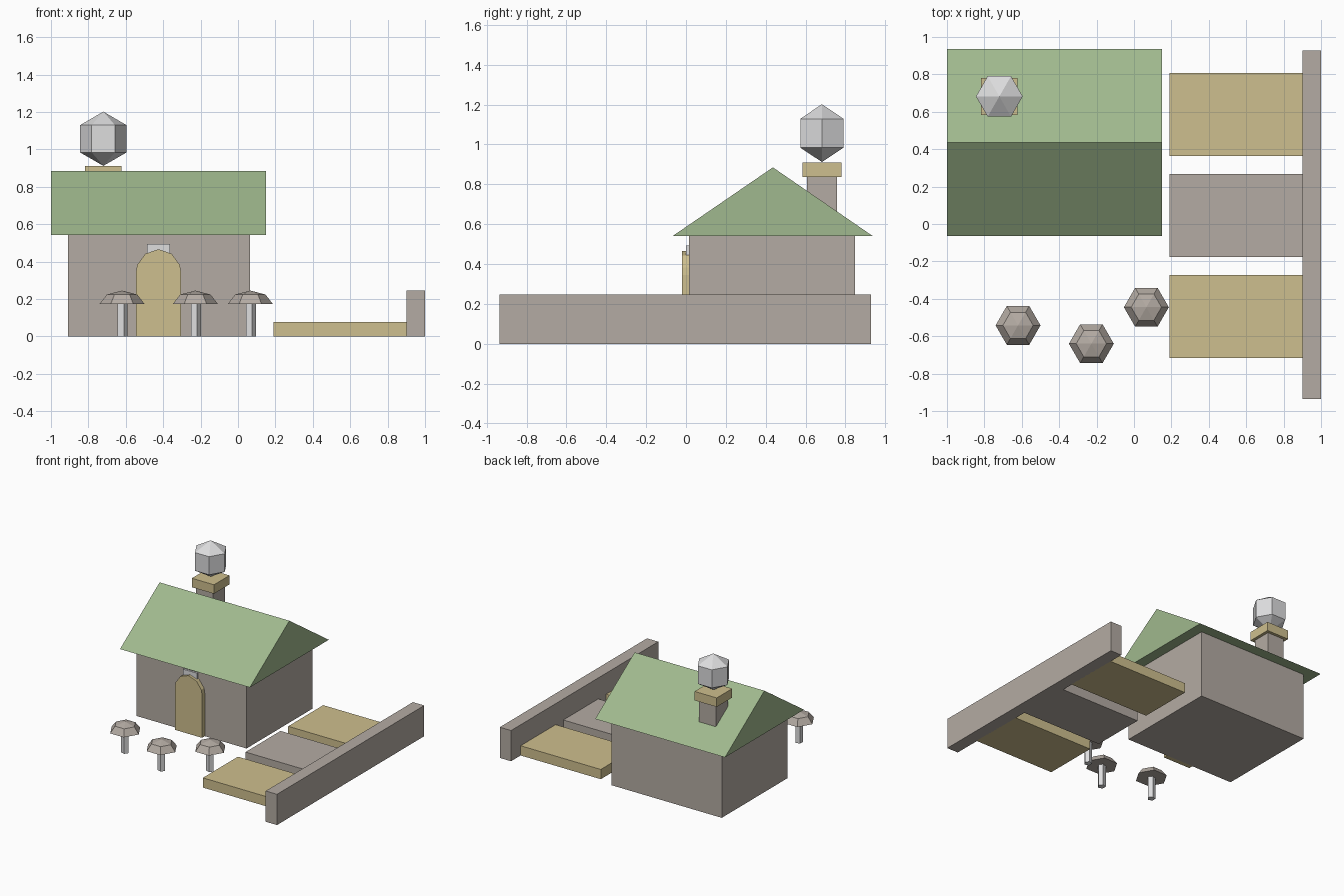
import bpy, bmesh, math

if "Cube" in bpy.data.objects:
    bpy.data.objects.remove(bpy.data.objects["Cube"])


def material(name, r, g, b):
    lin = [((c / 255 + 0.055) / 1.055) ** 2.4 for c in (r, g, b)]
    m = bpy.data.materials.new(name)
    m.diffuse_color = (*lin, 1)
    m.use_nodes = True
    m.node_tree.nodes["Principled BSDF"].inputs["Base Color"].default_value = m.diffuse_color
    return m


STONE = material("warm grey stone", 180, 171, 163)
TAN = material("tan wood", 206, 191, 142)
GREEN = material("sage green", 160, 185, 142)
PALE = material("pale grey", 221, 221, 222)


def finish(bm, name, mat):
    bmesh.ops.recalc_face_normals(bm, faces=bm.faces)
    me = bpy.data.meshes.new(name)
    bm.to_mesh(me)
    bm.free()
    me.materials.append(mat)
    ob = bpy.data.objects.new(name, me)
    bpy.context.collection.objects.link(ob)
    return ob


def prism(name, mat, profile, depth):
    """Profile of 3D points, extruded along the depth vector."""
    bm = bmesh.new()
    face = bm.faces.new([bm.verts.new(p) for p in profile])
    ext = bmesh.ops.extrude_face_region(bm, geom=[face], use_keep_orig=True)
    verts = [g for g in ext["geom"] if isinstance(g, bmesh.types.BMVert)]
    bmesh.ops.translate(bm, verts=verts, vec=depth)
    return finish(bm, name, mat)


def box(name, mat, x0, x1, y0, y1, z0, z1):
    base = [(x0, y0, z0), (x1, y0, z0), (x1, y1, z0), (x0, y1, z0)]
    return prism(name, mat, base, (0, 0, z1 - z0))


def lathe(name, mat, cx, cy, sides, profile):
    """Faceted turned shape from (radius, z) pairs, bottom to top."""
    bm = bmesh.new()
    rings = []
    for r, z in profile:
        n = sides if r else 1
        rings.append([bm.verts.new((cx + r * math.cos(math.tau * i / sides),
                                    cy + r * math.sin(math.tau * i / sides), z))
                      for i in range(n)])
    for a, b in zip(rings, rings[1:]):
        for i in range(sides):
            j = (i + 1) % sides
            quad = [a[i % len(a)], a[j % len(a)], b[j % len(b)], b[i % len(b)]]
            bm.faces.new(list(dict.fromkeys(quad)))
    for ring in (rings[0], rings[-1]):
        if len(ring) > 1:
            bm.faces.new(ring)
    return finish(bm, name, mat)


# House body and gabled roof
box("house_walls", STONE, -0.91, 0.065, 0.015, 0.847, 0, 0.542)
prism("roof", GREEN, [(-1, -0.065, 0.542), (-1, 0.935, 0.542), (-1, 0.436, 0.885)],
      (1.15, 0, 0))

# Arched door with a pale plate above it
half = [(0.12, 0), (0.12, 0.345), (0.114, 0.382), (0.07, 0.442)]
arch = half + [(0, 0.466)] + [(-x, z) for x, z in reversed(half)]
prism("door", TAN, [(-0.425 + x, -0.02, z) for x, z in arch], (0, 0.036, 0))
box("door_keystone", PALE, -0.487, -0.364, 0.0, 0.018, 0.445, 0.494)

# Chimney, cap and smoke puff
CX, CY = -0.72, 0.682
box("chimney", STONE, CX - 0.075, CX + 0.075, CY - 0.075, CY + 0.075, 0.55, 0.84)
box("chimney_cap", TAN, CX - 0.098, CX + 0.098, CY - 0.098, CY + 0.098, 0.838, 0.91)
lathe("smoke_puff", PALE, CX, CY, 6,
      [(0, 0.912), (0.125, 0.984), (0.125, 1.129), (0, 1.202)])

# Garden beds and boundary wall
for i, (y0, mat) in enumerate([(-0.716, TAN), (-0.176, STONE), (0.364, TAN)]):
    box(f"garden_bed_{i + 1}", mat, 0.19, 0.905, y0, y0 + 0.443, 0, 0.078)
box("boundary_wall", STONE, 0.9, 1.0, -0.935, 0.928, 0, 0.246)

# Mushrooms
for i, (x, y) in enumerate([(-0.62, -0.542), (-0.228, -0.64), (0.066, -0.445)]):
    lathe(f"mushroom_stem_{i + 1}", PALE, x, y, 5, [(0.03, 0), (0.03, 0.18)])
    lathe(f"mushroom_cap_{i + 1}", STONE, x, y, 6,
          [(0.12, 0.174), (0.081, 0.224), (0, 0.245)])
